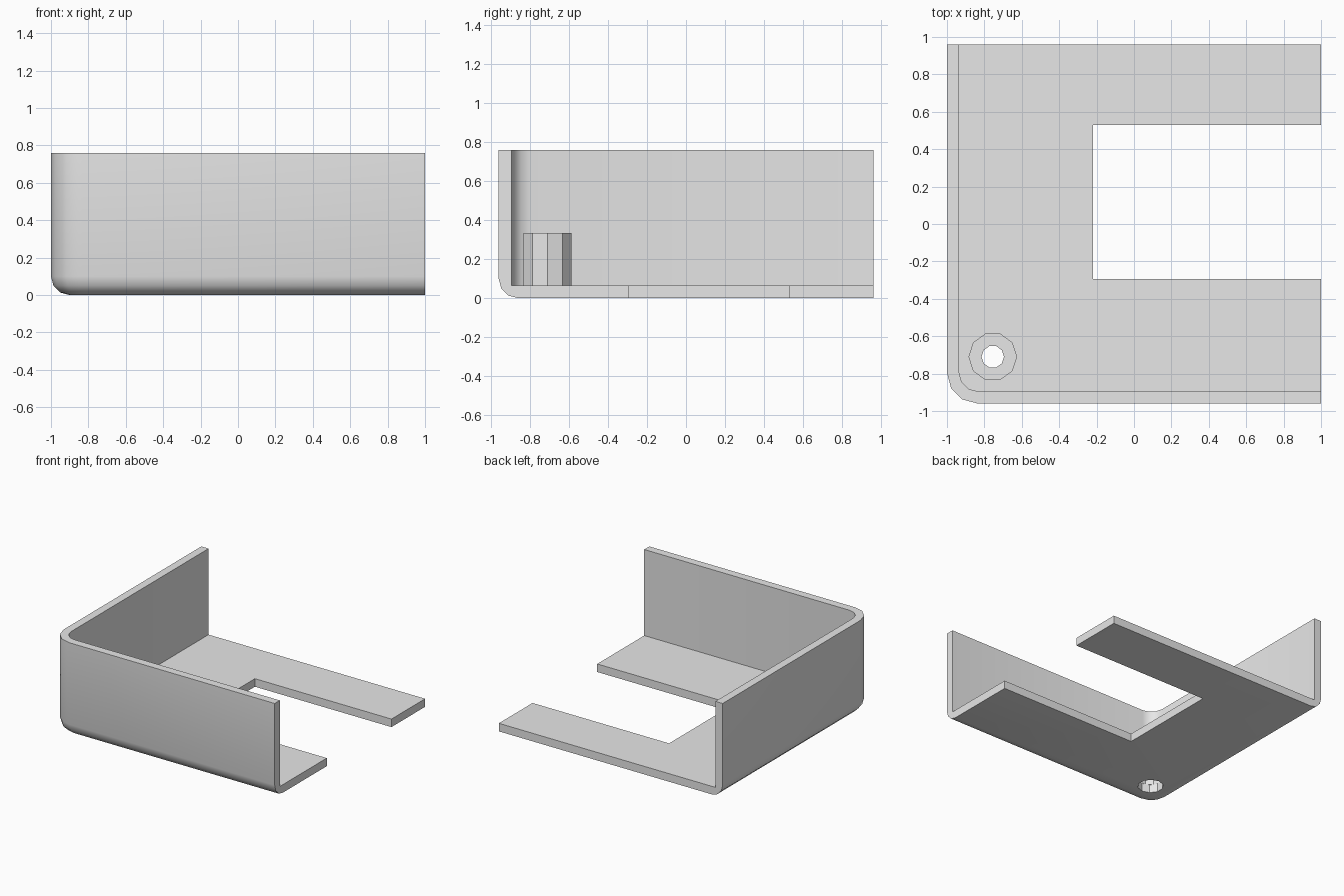
import bpy, bmesh, math
from mathutils import Matrix, Vector

if "Cube" in bpy.data.objects:
    bpy.data.objects.remove(bpy.data.objects["Cube"])

grey = bpy.data.materials.new("light_grey")
grey.diffuse_color = (0.8, 0.8, 0.8, 1)
grey.use_nodes = True
grey.node_tree.nodes["Principled BSDF"].inputs["Base Color"].default_value = grey.diffuse_color

TOP, WALL = 0.76, 0.065
BOSS = (-0.755, -0.71)


def make_object(name, bm):
    bmesh.ops.recalc_face_normals(bm, faces=bm.faces)
    mesh = bpy.data.meshes.new(name)
    bm.to_mesh(mesh)
    bm.free()
    mesh.materials.append(grey)
    ob = bpy.data.objects.new(name, mesh)
    bpy.context.collection.objects.link(ob)
    return ob


def box(lo, hi):
    lo, hi = Vector(lo), Vector(hi)
    bm = bmesh.new()
    size = Matrix.Diagonal((*(hi - lo), 1))
    bmesh.ops.create_cube(bm, size=1, matrix=Matrix.Translation((lo + hi) / 2) @ size)
    return bm


def bevel(bm, edges, radius):
    bmesh.ops.bevel(bm, geom=edges, offset=radius, offset_type='OFFSET',
                    segments=3, profile=0.5, affect='EDGES', clamp_overlap=False)


def round_corner(bm, x, y, radius):
    edges = [e for e in bm.edges if all(abs(v.co.x - x) < 1e-4 and abs(v.co.y - y) < 1e-4
                                        for v in e.verts)]
    bevel(bm, edges, radius)


def cut(target, cutter):
    cutter.hide_render = True
    mod = target.modifiers.new("cut", 'BOOLEAN')
    mod.operation, mod.solver, mod.object = 'DIFFERENCE', 'EXACT', cutter
    bpy.ops.object.select_all(action='DESELECT')
    bpy.context.view_layer.objects.active = target
    target.select_set(True)
    bpy.ops.object.modifier_apply(modifier=mod.name)
    bpy.data.objects.remove(cutter)


# Outer block: rounded vertical corner, then rounded lower edges on front and left
bm = box((-1, -0.96, 0), (1, 0.96, TOP))
round_corner(bm, -1, -0.96, 0.165)
lower = [e for e in bm.edges if all(v.co.z < 1e-4 for v in e.verts)
         and not all(v.co.x > 0.999 for v in e.verts)
         and not all(v.co.y > 0.959 for v in e.verts)]
bevel(bm, lower, 0.1)
shell = make_object("corner_shell", bm)

# Hollow interior, open at the top, right and back
bm = box((-1 + WALL, -0.96 + WALL, WALL), (1.5, 1.5, 1.5))
round_corner(bm, -1 + WALL, -0.96 + WALL, 0.1)
cut(shell, make_object("interior_cutter", bm))

# Rectangular notch in the floor
cut(shell, make_object("notch_cutter", box((-0.22, -0.295, -0.5), (1.5, 0.53, 0.5))))

# Screw hole through the floor
bm = bmesh.new()
bmesh.ops.create_cone(bm, cap_ends=True, segments=10, radius1=0.095, radius2=0.095,
                      depth=0.6, matrix=Matrix.Translation((*BOSS, 0)))
cut(shell, make_object("hole_cutter", bm))

# Smooth the rounded edges, keep the others sharp
bpy.ops.object.shade_smooth_by_angle(angle=math.radians(35))

# Ten-sided screw boss with a stepped hole
bm = bmesh.new()
profile = [(0.13, WALL), (0.13, 0.335), (0.06, 0.335), (0.06, 0.27), (0.095, 0.27), (0.095, WALL)]
rings = []
for r, z in profile:
    rings.append([bm.verts.new((BOSS[0] + r * math.cos(i * math.tau / 10),
                                BOSS[1] + r * math.sin(i * math.tau / 10), z))
                  for i in range(10)])
for k in range(len(rings)):
    a, b = rings[k], rings[(k + 1) % len(rings)]
    for i in range(10):
        j = (i + 1) % 10
        bm.faces.new((a[i], a[j], b[j], b[i]))
make_object("screw_boss", bm)
